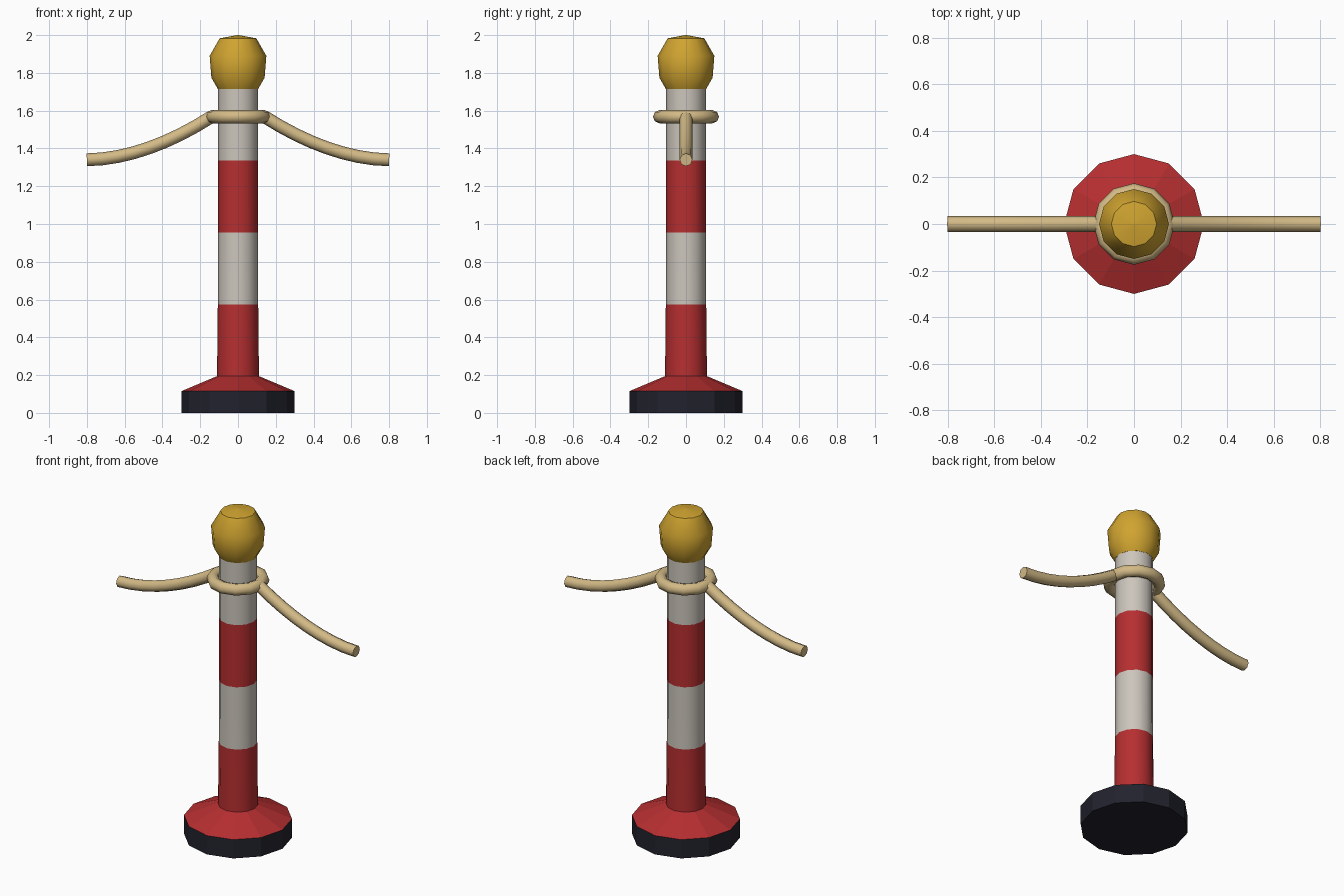
import bpy, bmesh, math

cube = bpy.data.objects.get("Cube")
if cube:
    bpy.data.objects.remove(cube, do_unlink=True)


def material(name, rgb):
    m = bpy.data.materials.new(name)
    m.use_nodes = True
    m.diffuse_color = (*rgb, 1)
    m.node_tree.nodes["Principled BSDF"].inputs["Base Color"].default_value = (*rgb, 1)
    return m


RED = material("red paint", (0.47, 0.028, 0.03))
WHITE = material("off white paint", (0.60, 0.56, 0.50))
GOLD = material("gold", (0.63, 0.37, 0.03))
ROPE = material("tan rope", (0.65, 0.49, 0.24))
DARK = material("dark rubber", (0.016, 0.016, 0.027))
SIDES = 12


def smooth(ob, degrees):
    bpy.ops.object.select_all(action='DESELECT')
    ob.select_set(True)
    bpy.context.view_layer.objects.active = ob
    bpy.ops.object.shade_smooth_by_angle(angle=math.radians(degrees))


def lathe(name, profile, mats, bands=None, angle=None):
    """Revolve (radius, z) points; bands gives a material slot per segment."""
    bm = bmesh.new()
    rings = []
    for r, z in profile:
        rings.append([bm.verts.new((r * math.cos(math.tau * i / SIDES),
                                    r * math.sin(math.tau * i / SIDES), z))
                      for i in range(SIDES)])
    for k in range(len(rings) - 1):
        a, b = rings[k], rings[k + 1]
        for i in range(SIDES):
            j = (i + 1) % SIDES
            f = bm.faces.new((a[i], a[j], b[j], b[i]))
            f.material_index = bands[k] if bands else 0
    bm.faces.new(rings[0][::-1])
    top = bm.faces.new(rings[-1])
    top.material_index = bands[-1] if bands else 0
    mesh = bpy.data.meshes.new(name)
    bm.to_mesh(mesh)
    bm.free()
    for m in mats:
        mesh.materials.append(m)
    ob = bpy.data.objects.new(name, mesh)
    bpy.context.collection.objects.link(ob)
    if angle:
        smooth(ob, angle)
    return ob


def tube(name, points, radius, cyclic=False):
    """Sweep an eight-sided section along a path and turn it into a mesh."""
    cu = bpy.data.curves.new(name, 'CURVE')
    cu.dimensions = '3D'
    cu.twist_mode = 'Z_UP'
    cu.bevel_depth = radius
    cu.bevel_resolution = 2
    cu.use_fill_caps = True
    sp = cu.splines.new('POLY')
    sp.points.add(len(points) - 1)
    for p, co in zip(sp.points, points):
        p.co = (*co, 1)
    sp.use_cyclic_u = cyclic
    cu.materials.append(ROPE)
    ob = bpy.data.objects.new(name, cu)
    bpy.context.collection.objects.link(ob)
    bpy.ops.object.select_all(action='DESELECT')
    ob.select_set(True)
    bpy.context.view_layer.objects.active = ob
    bpy.ops.object.convert(target='MESH')
    smooth(bpy.context.object, 50)


# Base: rubber foot with a sloped red cover
lathe("rubber_foot", [(0.30, 0), (0.30, 0.115)], [DARK])
lathe("base_cover", [(0.30, 0.115), (0.11, 0.195)], [RED])

# Striped post, slightly tapered
heights = [0.19, 0.575, 0.955, 1.335, 1.73]
lathe("striped_post", [(0.111 - 0.004 * i, z) if i < 2 else (0.106, z)
                       for i, z in enumerate(heights)],
      [RED, WHITE], [0, 1, 0, 1], 40)

# Gold finial
lathe("finial_ball", [(0.107, 1.715), (0.141, 1.775), (0.15, 1.89),
                      (0.097, 1.983), (0.004, 2.0)], [GOLD], None, 50)

# Rope loop around the post
RING = 0.14
tube("rope_loop", [(RING * math.cos(math.tau * i / SIDES),
                    RING * math.sin(math.tau * i / SIDES), 1.568)
                   for i in range(SIDES)], 0.035, True)

# Sagging rope ends, mirrored left and right
for side, label in ((1, "left"), (-1, "right")):
    path = []
    for i in range(9):
        t = i / 8
        path.append((side * (0.14 + 0.66 * t), 0, 1.34 + 0.228 * (1 - t) ** 1.85))
    tube(label + "_rope", path, 0.034)
